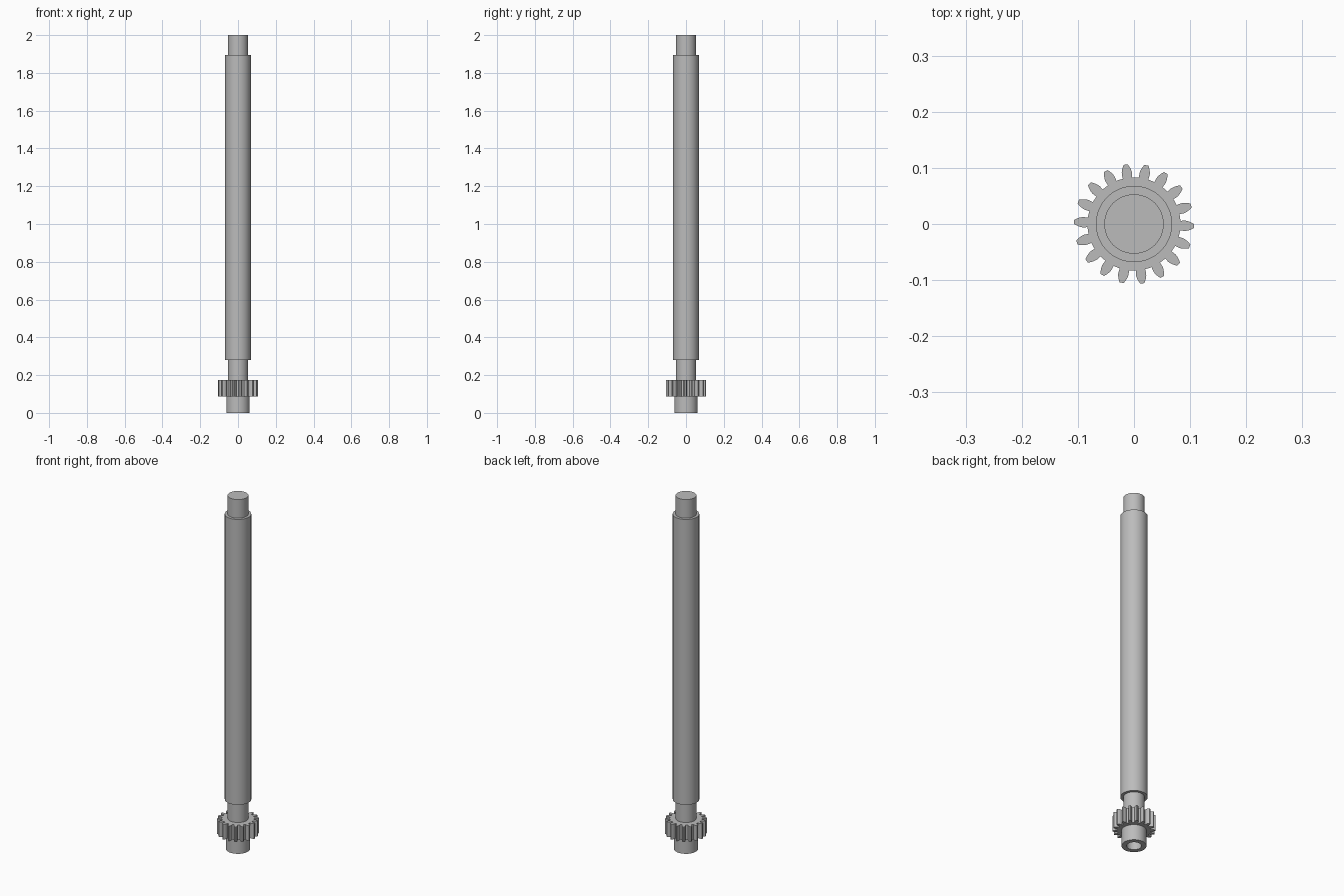
import bpy, bmesh, math

cube = bpy.data.objects.get("Cube")
if cube:
    bpy.data.objects.remove(cube, do_unlink=True)

# One plain metal colour
steel = bpy.data.materials.new("steel_grey")
steel.use_nodes = True
GREY = (0.5, 0.5, 0.5, 1)
steel.diffuse_color = GREY
steel.node_tree.nodes["Principled BSDF"].inputs["Base Color"].default_value = GREY


def finish(name, bm):
    """Turn a bmesh into a smooth-shaded object with sharp edges kept."""
    bmesh.ops.remove_doubles(bm, verts=bm.verts, dist=1e-5)
    bmesh.ops.recalc_face_normals(bm, faces=bm.faces)
    mesh = bpy.data.meshes.new(name)
    bm.to_mesh(mesh)
    bm.free()
    mesh.materials.append(steel)
    obj = bpy.data.objects.new(name, mesh)
    bpy.context.collection.objects.link(obj)
    bpy.ops.object.select_all(action='DESELECT')
    obj.select_set(True)
    bpy.context.view_layer.objects.active = obj
    bpy.ops.object.shade_smooth_by_angle(angle=math.radians(30))


# Stepped shaft: lathe profile (radius, height) from bore end to tip
HUB_R, BORE_R, NECK_R, BODY_R = 0.062, 0.037, 0.053, 0.068
GEAR_Z0, GEAR_Z1, BORE_DEPTH = 0.087, 0.173, 0.2
profile = [(0, BORE_DEPTH), (BORE_R, BORE_DEPTH), (BORE_R, 0), (HUB_R, 0),
           (HUB_R, GEAR_Z0 + 0.01), (NECK_R, GEAR_Z0 + 0.01),
           (NECK_R, 0.28), (BODY_R, 0.28), (BODY_R, 1.895),
           (NECK_R, 1.895), (NECK_R, 2), (0, 2)]
bm = bmesh.new()
points = [bm.verts.new((r, 0, z)) for r, z in profile]
edges = [bm.edges.new(pair) for pair in zip(points, points[1:])]
bmesh.ops.spin(bm, geom=points + edges, cent=(0, 0, 0), axis=(0, 0, 1),
               angle=math.tau, steps=64, use_merge=True)
finish("stepped_shaft", bm)

# Spur gear: involute tooth outline, extruded as a ring around the shaft
TEETH, TIP_R = 18, 0.107
module = TIP_R / (TEETH / 2 + 1)
pitch_r = module * TEETH / 2
root_r = pitch_r - 1.25 * module
pressure = math.radians(20)
base_r = pitch_r * math.cos(pressure)
PHASE = math.radians(-2)


def involute(a):
    return math.tan(a) - a


def half_angle(r):
    """Half the angular tooth thickness at radius r."""
    roll = math.acos(min(1, base_r / r))
    return math.pi / (2 * TEETH) + involute(pressure) - involute(roll)


radii = [root_r] + [base_r + (TIP_R - base_r) * i / 5 for i in range(6)]
flank = [(r, -half_angle(r)) for r in radii]
tooth = flank + [(r, -a) for r, a in reversed(flank)]
tooth.append((root_r, math.pi / TEETH))
outline = [(r, a + PHASE + math.tau * t / TEETH) for t in range(TEETH) for r, a in tooth]

bm = bmesh.new()


def ring(z, inner=None):
    return [bm.verts.new(((inner or r) * math.cos(a), (inner or r) * math.sin(a), z))
            for r, a in outline]


INNER_R = 0.048
loops = [ring(GEAR_Z0, INNER_R), ring(GEAR_Z0), ring(GEAR_Z1), ring(GEAR_Z1, INNER_R)]
n = len(outline)
for low, high in zip(loops, loops[1:]):
    for i in range(n):
        j = (i + 1) % n
        bm.faces.new((low[i], low[j], high[j], high[i]))
finish("spur_gear", bm)
